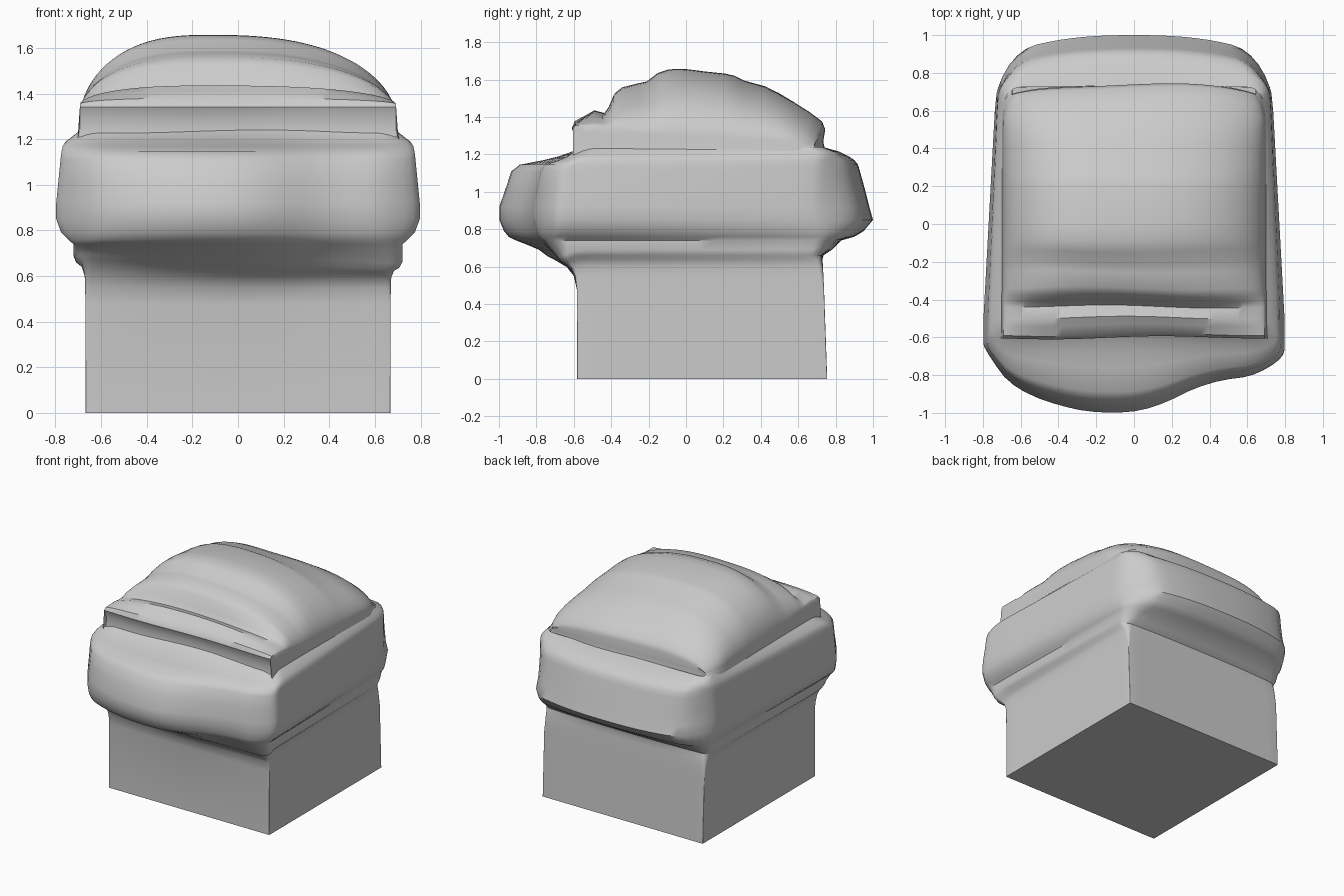
import bpy, bmesh, math

if "Cube" in bpy.data.objects:
    bpy.data.objects.remove(bpy.data.objects["Cube"])


def lerp_table(t, pts):
    for (a, va), (b, vb) in zip(pts, pts[1:]):
        if t <= b:
            k = max(0.0, (t - a) / (b - a))
            return va + (vb - va) * k
    return pts[-1][1]


def finish(name, bm, angle):
    bmesh.ops.recalc_face_normals(bm, faces=bm.faces[:])
    me = bpy.data.meshes.new(name)
    bm.to_mesh(me)
    bm.free()
    ob = bpy.data.objects.new(name, me)
    bpy.context.collection.objects.link(ob)
    bpy.ops.object.select_all(action='DESELECT')
    ob.select_set(True)
    bpy.context.view_layer.objects.active = ob
    bpy.ops.object.shade_smooth_by_angle(angle=math.radians(angle))
    return ob


def bridge(bm, a, b, closed):
    n = len(a)
    for i in range(n if closed else n - 1):
        j = (i + 1) % n
        bm.faces.new((a[i], a[j], b[j], b[i]))


def rounded_rect(hx, y0, y1, r, edge=16, arc=6):
    """Closed outline with the same point count for any radius."""
    corners = [(hx - r, y0 + r, -90), (hx - r, y1 - r, 0),
               (-hx + r, y1 - r, 90), (-hx + r, y0 + r, 180)]
    arcs = [[(cx + r * math.cos(math.radians(a + 90 * k / arc)),
              cy + r * math.sin(math.radians(a + 90 * k / arc)))
             for k in range(arc + 1)] for cx, cy, a in corners]
    out = []
    for i in range(4):
        out += arcs[i]
        p, q = arcs[i][-1], arcs[(i + 1) % 4][0]
        out += [(p[0] + (q[0] - p[0]) * k / edge, p[1] + (q[1] - p[1]) * k / edge)
                for k in range(1, edge)]
    return out


# Square stem flaring into the overhanging rim: z, half width, front y, back y, radius
RINGS = [(0, .668, -.582, .755, .003), (.48, .669, -.584, .738, .006),
         (.55, .670, -.60, .735, .02), (.60, .672, -.64, .732, .03),
         (.64, .685, -.71, .73, .05), (.66, .71, -.75, .735, .07),
         (.69, .722, -.79, .78, .09),
         (.74, .722, -.91, .83, .12), (.76, .745, -.95, .90, .16),
         (.79, .775, -.975, .95, .19), (.85, .797, -1.0, 1.0, .22),
         (.92, .797, -1.0, .98, .23), (1.02, .787, -.965, .955, .22),
         (1.11, .778, -.935, .93, .20), (1.145, .774, -.89, .92, .19),
         (1.17, .768, -.76, .90, .17), (1.19, .755, -.68, .87, .14),
         (1.215, .722, -.61, .82, .11), (1.24, .69, -.57, .73, .08)]
FRONT = [(-.8, .25), (-.75, .42), (-.68, .6), (-.6, .71), (-.5, .82), (-.4, .90),
         (-.3, .96), (-.2, .99), (-.1, 1), (0, .98), (.1, .93), (.2, .83), (.3, .71),
         (.4, .62), (.5, .57), (.6, .54), (.8, .42)]

bm = bmesh.new()
prev = None
for z, hx, y0, y1, r in RINGS:
    flare = max(0, (hx - .67) / .13)
    ring = []
    for x, y in rounded_rect(hx, y0, y1, r):
        x *= 1 - .07 * flare * (y + .5) if y > -.5 else 1
        dz = 0
        if y < -.585:
            y = -.585 + (y + .585) * lerp_table(x, FRONT)
            # the fold under the lip hangs lower on the right
            if .5 < z < .7:
                dz = -.05 * x * min(1, (-.585 - y) * 12)
        elif y > .6:
            y -= .11 * flare * min(1, (y - .6) * 4) * (abs(x) / .7) ** 2.5
        ring.append(bm.verts.new((x, y, z + dz)))
    if prev:
        bridge(bm, prev, ring, True)
    else:
        bm.faces.new(ring)
    prev = ring
finish("stem_and_rim", bm, 40)

# Folded crown, lofted from front to back along its side profile
PROFILE = [(-.60, 1.14), (-.59, 1.20), (-.575, 1.27), (-.605, 1.34), (-.59, 1.38),
           (-.54, 1.41), (-.50, 1.435), (-.44, 1.42), (-.41, 1.46), (-.38, 1.53),
           (-.34, 1.56), (-.25, 1.58), (-.20, 1.59), (-.14, 1.635), (-.08, 1.655),
           (0, 1.657), (.1, 1.643), (.2, 1.632), (.25, 1.62), (.30, 1.595),
           (.42, 1.565), (.5, 1.53), (.58, 1.485), (.66, 1.43), (.72, 1.38),
           (.735, 1.34), (.725, 1.27), (.735, 1.22), (.74, 1.17)]
SHOULDER = [(-.6, 1.355), (-.45, 1.35), (-.3, 1.31), (0, 1.29), (.5, 1.27), (.74, 1.24)]
N = 48
bm = bmesh.new()
prev = None
for y, p in PROFILE:
    edge = min(p, lerp_table(y, SHOULDER))
    row = []
    inset = .05 * max(0, (y - .55) / .19) ** 2
    for side, t in ((-.705, 0), (-.70, .4), (-.695, .8)):
        row.append(bm.verts.new((side + inset, y, min(1.17, p) * (1 - t) + edge * t)))
    for i in range(N + 1):
        # cosine spacing packs points near the steep shoulders
        u = -math.cos(math.pi * i / N)
        x = u * (.692 - inset)
        c = x * .692 / (.692 - inset)
        d = (c + .13) / (.823 if c > -.13 else .563)
        z = edge + (p - edge) * max(0, 1 - abs(d) ** 2.6) ** .55
        wave = .012 * math.sin(4 * x + 9 * y) * (1 - u * u)
        back = -.05 * max(0, (y - .5) / .24) * u ** 4
        row.append(bm.verts.new((x, y + wave + back, z)))
    for side, t in ((.695, .8), (.70, .4), (.71, 0)):
        row.append(bm.verts.new((side - inset, y, min(1.17, p) * (1 - t) + edge * t)))
    if prev:
        bridge(bm, prev, row, False)
    prev = row
finish("folded_crown", bm, 40)
